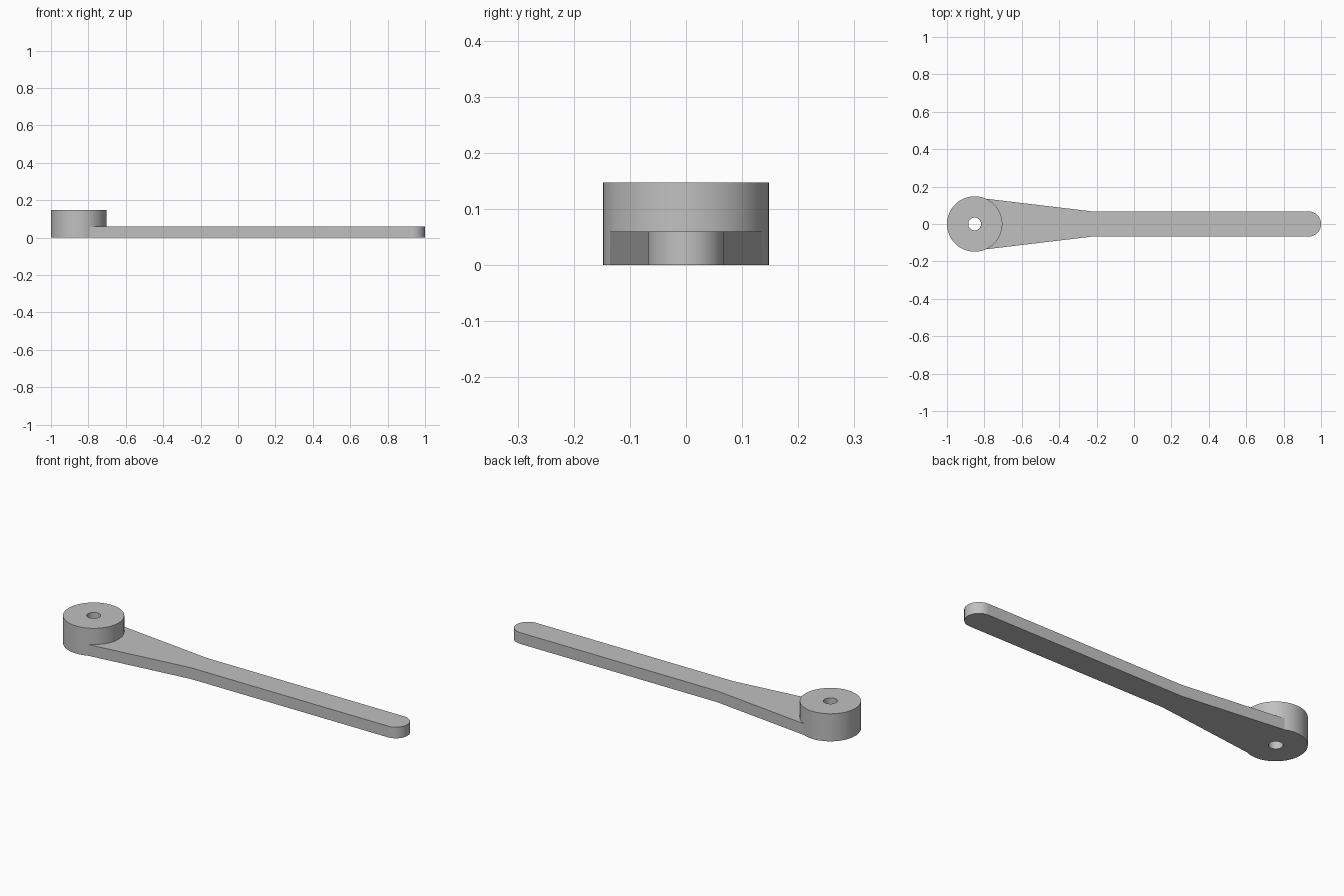
import bpy, bmesh
from math import sin, cos, pi, asin

cube = bpy.data.objects.get("Cube")
if cube:
    bpy.data.objects.remove(cube, do_unlink=True)

HUB_X, HUB_R, HUB_H = -0.852, 0.148, 0.147
HOLE_R = 0.034
ARM_H, ARM_W = 0.06, 0.068
TIP_X, NECK_X = 1 - ARM_W, -0.23
ROOT_X, ROOT_W = -0.79, 0.135

grey = bpy.data.materials.new("plain_grey")
grey.use_nodes = True
colour = (0.53, 0.53, 0.53, 1)
grey.diffuse_color = colour
grey.node_tree.nodes["Principled BSDF"].inputs["Base Color"].default_value = colour


def arc(x, r, start, end, steps):
    angles = [start + (end - start) * i / steps for i in range(steps + 1)]
    return [(x + r * cos(a), r * sin(a)) for a in angles]


def prism(name, outline, z0, z1):
    """Extrude a flat outline from z0 to z1."""
    bm = bmesh.new()
    face = bm.faces.new([bm.verts.new((x, y, z0)) for x, y in outline])
    top = bmesh.ops.extrude_face_region(bm, geom=[face])["geom"]
    verts = [v for v in top if isinstance(v, bmesh.types.BMVert)]
    bmesh.ops.translate(bm, vec=(0, 0, z1 - z0), verts=verts)
    bmesh.ops.recalc_face_normals(bm, faces=bm.faces)
    mesh = bpy.data.meshes.new(name)
    bm.to_mesh(mesh)
    bm.free()
    mesh.materials.append(grey)
    obj = bpy.data.objects.new(name, mesh)
    bpy.context.collection.objects.link(obj)
    return obj


def combine(target, other, operation):
    mod = target.modifiers.new(operation.lower(), "BOOLEAN")
    mod.operation, mod.solver, mod.object = operation, "EXACT", other
    bpy.context.view_layer.objects.active = target
    bpy.ops.object.modifier_apply(modifier=mod.name)
    bpy.data.objects.remove(other, do_unlink=True)


# Round hub, tapered arm with rounded tip, and the through hole
lever = prism("lever_arm_with_hub", arc(HUB_X, HUB_R, 0, 2 * pi, 96)[:-1], 0, HUB_H)
outline = [(HUB_X, -ROOT_W), (ROOT_X, -ROOT_W), (NECK_X, -ARM_W)]
outline += arc(TIP_X, ARM_W, -pi / 2, pi / 2, 32)
outline += [(NECK_X, ARM_W), (ROOT_X, ROOT_W), (HUB_X, ROOT_W)]
combine(lever, prism("arm", outline, 0, ARM_H), "UNION")
hole = prism("hole_cutter", arc(HUB_X, HOLE_R, 0, 2 * pi, 48)[:-1], -0.1, HUB_H + 0.1)
combine(lever, hole, "DIFFERENCE")

# Smooth the round walls, keep the rims sharp
bpy.ops.object.select_all(action="DESELECT")
lever.select_set(True)
bpy.context.view_layer.objects.active = lever
bpy.ops.object.shade_smooth_by_angle(angle=pi / 6)
